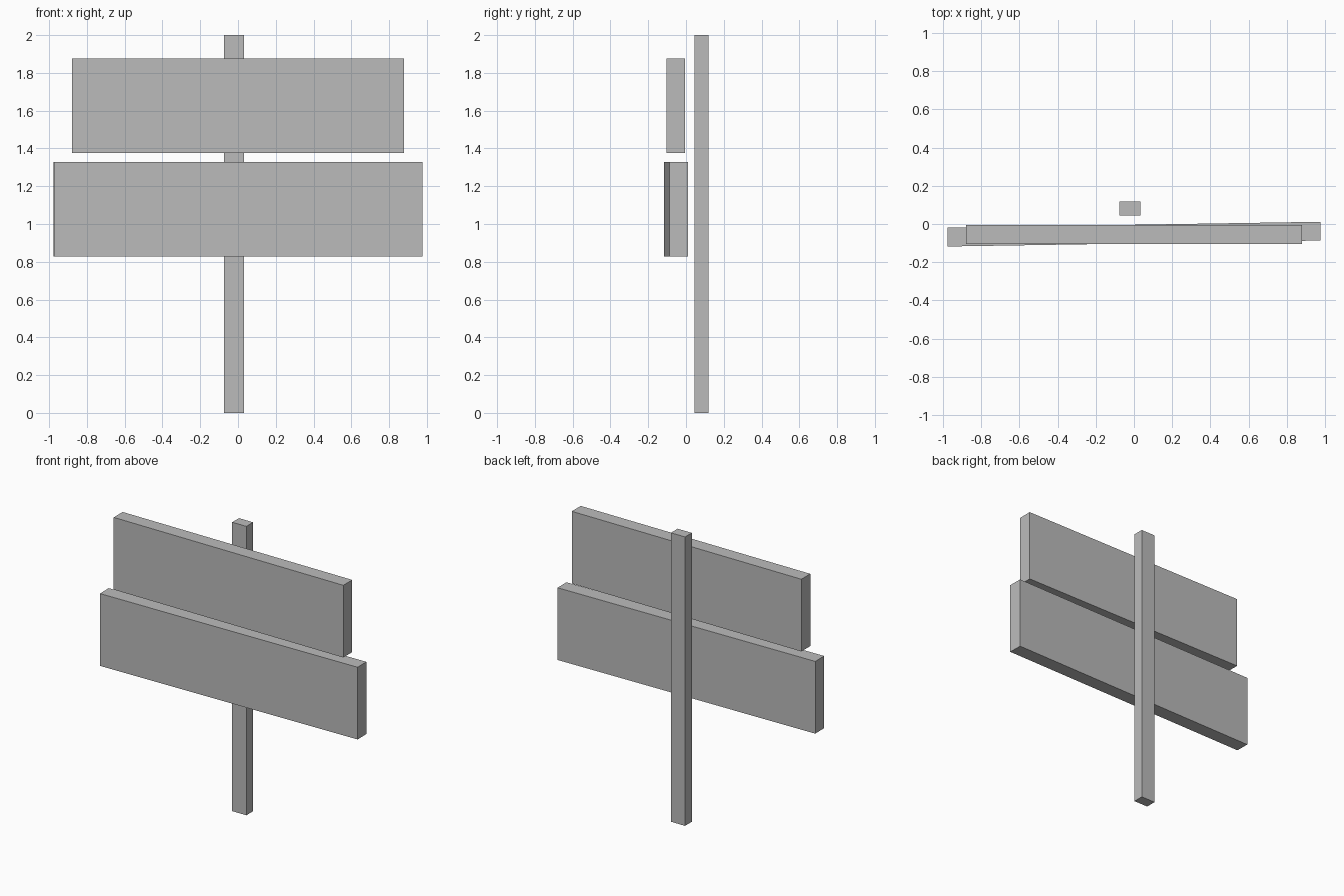
import bpy
from mathutils import Matrix, Vector

default_cube = bpy.data.objects.get("Cube")
if default_cube:
    bpy.data.objects.remove(default_cube, do_unlink=True)

# Single plain grey for the whole signpost
grey = bpy.data.materials.new("plain_grey")
grey.use_nodes = True
colour = (0.5, 0.5, 0.5, 1.0)
grey.diffuse_color = colour
grey.node_tree.nodes["Principled BSDF"].inputs["Base Color"].default_value = colour


def box(name, centre, size, yaw=0.0):
    """Flat-faced box with its size baked in, turned about the vertical axis."""
    bpy.ops.mesh.primitive_cube_add(size=1, location=centre, rotation=(0, 0, yaw))
    obj = bpy.context.object
    obj.name = name
    obj.data.name = name
    obj.data.transform(Matrix.Diagonal(Vector((*size, 1))))
    obj.data.materials.append(grey)
    return obj


# Upright post behind the boards
box("post", (-0.021, 0.081, 1.0), (0.108, 0.074, 2.0))

# Upper board, square to the front
box("upper_board", (0, -0.055, 1.625), (1.758, 0.098, 0.5))

# Lower board, longer and slightly turned
box("lower_board", (0, -0.053, 1.077), (1.952, 0.098, 0.5), yaw=0.016)
